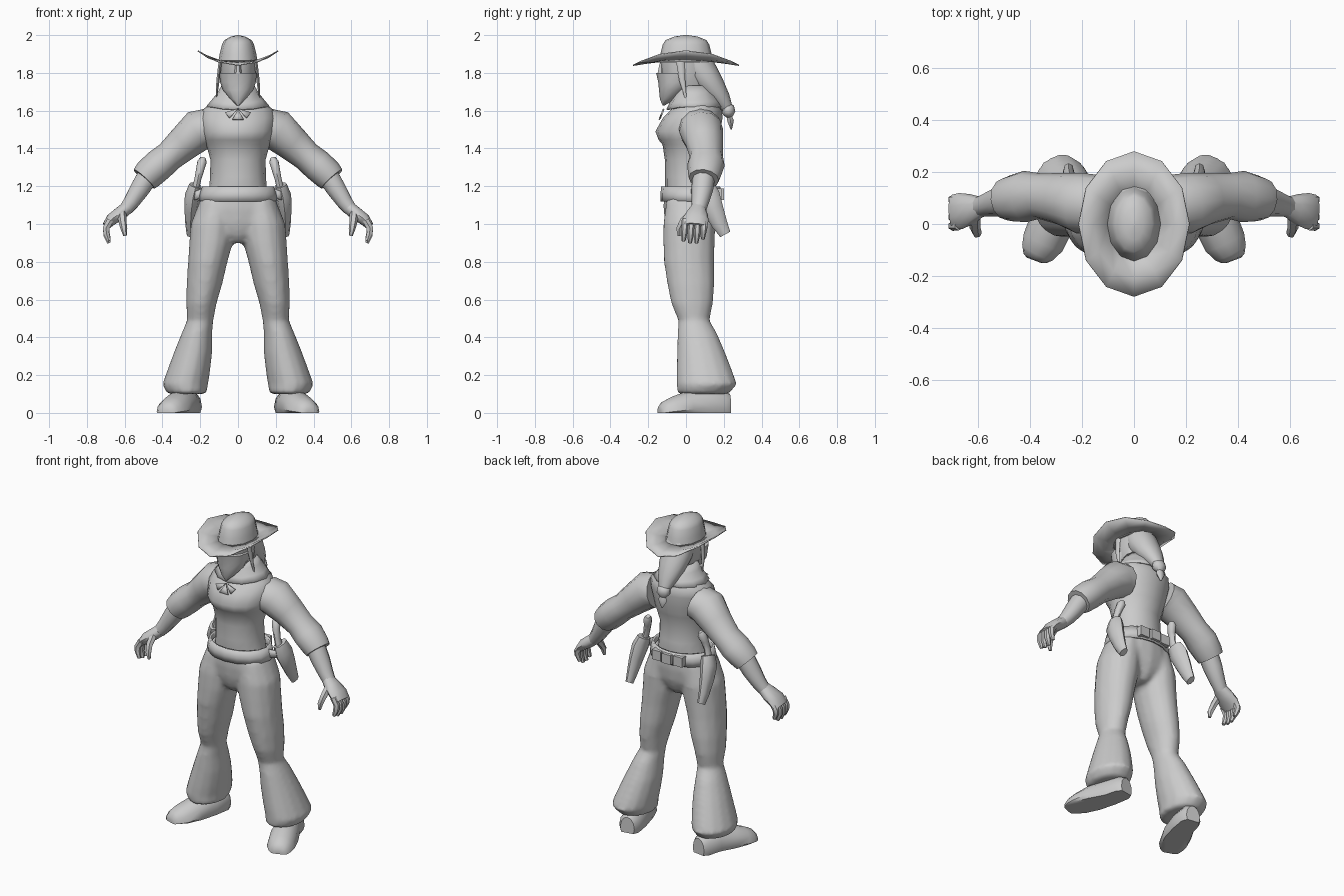
import bpy, bmesh, math
from mathutils import Vector

grey = bpy.data.materials.new("plain_grey")
grey.diffuse_color = (0.6, 0.6, 0.6, 1)


def finish(name, bm, mirror=False, thick=0, angle=50):
    bmesh.ops.recalc_face_normals(bm, faces=bm.faces)
    me = bpy.data.meshes.new(name)
    bm.to_mesh(me)
    bm.free()
    me.materials.append(grey)
    me.shade_smooth()
    me.set_sharp_from_angle(angle=math.radians(angle))
    ob = bpy.data.objects.new(name, me)
    bpy.context.collection.objects.link(ob)
    if thick:
        mod = ob.modifiers.new("thickness", 'SOLIDIFY')
        mod.thickness, mod.offset = thick, 0
    if mirror:
        ob.modifiers.new("mirror", 'MIRROR')
    return ob


def loft(name, rings, n=12, ref=None, mirror=False, caps=True, thick=0, floor=False):
    """Rings are (x, y, z, a, b). Without ref they lie flat with radii a, b in x, y.
    With ref they stand across the path, a along ref and b across it."""
    bm = bmesh.new()
    cs = [Vector(r[:3]) for r in rings]
    loops = []
    for i, r in enumerate(rings):
        u, v = Vector((1, 0, 0)), Vector((0, 1, 0))
        if ref:
            t = (cs[min(i + 1, len(cs) - 1)] - cs[max(i - 1, 0)]).normalized()
            u = Vector(ref)
            u = (u - t * u.dot(t)).normalized()
            v = t.cross(u)
        loop = []
        for k in range(n):
            w = 2 * math.pi * k / n
            p = cs[i] + u * r[3] * math.cos(w) + v * r[4] * math.sin(w)
            if floor:
                p.z = max(p.z, 0)
            loop.append(bm.verts.new(p))
        loops.append(loop)
    for A, B in zip(loops, loops[1:]):
        for k in range(n):
            bm.faces.new((A[k], A[(k + 1) % n], B[(k + 1) % n], B[k]))
    if caps:
        bm.faces.new(loops[0])
        bm.faces.new(loops[-1])
    return finish(name, bm, mirror, thick)


def plate(name, pts, mirror=False, thick=0.008):
    bm = bmesh.new()
    bm.faces.new([bm.verts.new(p) for p in pts])
    return finish(name, bm, mirror, thick)


X, Y, Z = (1, 0, 0), (0, 1, 0), (0, 0, 1)

# Hat: domed crown and a brim curled up at the sides
loft("hat_crown", [(0, 0, 1.855, .105, .145), (0, 0, 1.90, .097, .136), (0, 0, 1.95, .085, .123),
                   (0, 0, 1.974, .072, .108), (0, 0, 1.992, .038, .062), (0, 0, 2.0, .006, .01)])
bm = bmesh.new()
brim = []
for s in (0, .5, 1):
    ring = []
    for k in range(12):
        w = 2 * math.pi * k / 12
        x, y = (.1 + .113 * s) * math.cos(w), (.14 + .14 * s) * math.sin(w)
        z = 1.862 + s * (.055 * math.cos(w) ** 2 - .022 * math.sin(w) ** 2) - .04 * math.cos(w) ** 2 * s * (1 - s)
        ring.append(bm.verts.new((x, y, z)))
    brim.append(ring)
for A, B in zip(brim, brim[1:]):
    for k in range(12):
        bm.faces.new((A[k], A[(k + 1) % 12], B[(k + 1) % 12], B[k]))
finish("hat_brim", bm, thick=.006)

# Head, face mask and hair
loft("head", [(0, .04, 1.60, .07, .07), (0, .03, 1.68, .062, .075), (0, .0, 1.73, .082, .11),
              (0, -.005, 1.80, .092, .128), (0, 0, 1.88, .094, .138)])
loft("face_mask", [(0, -.118, 1.628, .006, .006), (0, -.098, 1.66, .04, .04), (0, -.068, 1.71, .082, .075),
                   (0, -.052, 1.75, .094, .095), (0, -.05, 1.80, .1, .108)])
loft("nose_bridge", [(0, -.13, 1.79, .02, .025), (0, -.128, 1.85, .014, .014)], n=6)
loft("ponytail", [(0, .04, 1.86, .085, .095), (0, .095, 1.79, .094, .08), (0, .145, 1.72, .08, .066),
                  (0, .19, 1.66, .057, .047), (0, .222, 1.605, .03, .028)], ref=X)
loft("hair_bead", [(0, .215, 1.635, .018, .015), (0, .22, 1.62, .04, .034), (0, .226, 1.59, .044, .036),
                   (0, .23, 1.565, .02, .016)], n=8, ref=X)
loft("hair_tip", [(0, .228, 1.58, .016, .014), (0, .236, 1.545, .03, .02), (0, .24, 1.50, .005, .004)], n=6, ref=X)
loft("side_lock", [(.094, -.03, 1.86, .022, .01), (.106, -.02, 1.76, .016, .01), (.115, .0, 1.66, .004, .003)],
     n=6, ref=Y, mirror=True)

# Neck scarf: wide on the shoulders, dipping to a small knot at the front
scarf = loft("neck_scarf", [(0, .045, 1.62, .165, .145), (0, .045, 1.65, .14, .13), (0, .045, 1.69, .108, .105),
                            (0, .04, 1.73, .084, .085)], caps=False, thick=.008)
for v in scarf.data.vertices:
    if v.co.y < .0 and v.co.z < 1.7:
        v.co.z += .2 * v.co.y + .005
plate("scarf_end", [(0, -.118, 1.61), (.068, -.125, 1.59), (.045, -.137, 1.56)], mirror=True)
plate("scarf_tail", [(0, -.12, 1.605), (.03, -.142, 1.552), (-.03, -.142, 1.552)])

# Torso
loft("torso", [(0, .025, 1.14, .165, .125), (0, .025, 1.19, .152, .135), (0, .022, 1.25, .148, .132),
               (0, .018, 1.34, .146, .13), (0, .022, 1.42, .168, .146), (0, .015, 1.445, .178, .16),
               (0, .01, 1.49, .19, .172), (0, .035, 1.56, .2, .158), (0, .055, 1.605, .186, .135),
               (0, .055, 1.64, .145, .112), (0, .05, 1.675, .1, .09)], n=16)

# Sleeves, forearms and hands
loft("sleeve", [(.15, .075, 1.51, .115, .103), (.208, .08, 1.497, .117, .11), (.283, .097, 1.43, .1, .094),
                (.362, .107, 1.36, .088, .08), (.42, .106, 1.312, .099, .085), (.475, .098, 1.262, .088, .082),
                (.497, .094, 1.238, .08, .075)], ref=Y, mirror=True)
loft("forearm", [(.47, .096, 1.265, .06, .06), (.52, .086, 1.185, .058, .054), (.565, .075, 1.115, .046, .044),
                 (.597, .066, 1.075, .04, .037)], n=10, ref=Y, mirror=True)
loft("palm", [(.588, .066, 1.085, .04, .037), (.625, .058, 1.055, .058, .037), (.668, .05, 1.025, .07, .033),
              (.698, .046, .99, .067, .022)], n=10, ref=Y, mirror=True)
for i in range(4):
    y, drop = .095 - .034 * i, (.02, .0, .0, .01)[i]
    loft("finger_%d" % (i + 1), [(.675, y, 1.02, .018, .02), (.698, y, .98, .018, .02),
                                 (.697, y - .003, .94 + drop, .017, .018), (.683, y - .006, .90 + drop, .01, .011)],
         n=6, ref=Y, mirror=True)
loft("thumb", [(.615, .025, 1.055, .024, .024), (.612, -.015, 1.015, .021, .021), (.604, -.036, .975, .018, .018),
               (.598, -.036, .937, .009, .009)], n=6, ref=X, mirror=True)

# Hips and flared trousers, blended into one garment
hips = loft("hips", [(0, .02, .90, .04, .08), (0, .02, .94, .1, .11), (0, .022, 1.0, .19, .132),
                     (0, .022, 1.08, .21, .142), (0, .022, 1.17, .184, .14)], n=16)
legs = loft("trousers", [(.11, .02, 1.13, .09, .125), (.133, .018, 1.0, .118, .14), (.143, .016, .90, .116, .138),
                         (.16, .016, .80, .105, .135), (.178, .026, .68, .095, .126), (.194, .032, .58, .081, .112),
                         (.2, .042, .49, .07, .084), (.218, .06, .42, .082, .106), (.238, .08, .32, .102, .129),
                         (.262, .098, .22, .115, .15), (.28, .11, .15, .122, .162), (.27, .09, .10, .104, .136)],
            n=14, mirror=True)
bpy.ops.object.select_all(action='DESELECT')
hips.select_set(True)
legs.select_set(True)
bpy.context.view_layer.objects.active = legs
bpy.ops.object.join()
blend = legs.modifiers.new("blend", 'REMESH')
blend.mode, blend.voxel_size, blend.use_smooth_shade = 'VOXEL', .014, True
soft = legs.modifiers.new("soften", 'SMOOTH')
soft.factor, soft.iterations = .5, 6

# Boots, flat underneath
loft("boot", [(.25, .232, .03, .07, .045), (.255, .2, .03, .09, .066), (.275, .11, .03, .1, .072),
              (.315, .01, .02, .094, .086), (.35, -.07, .01, .075, .082), (.372, -.11, .005, .058, .066),
              (.382, -.132, 0, .038, .048), (.385, -.14, 0, .012, .03)], ref=Z, mirror=True, floor=True)

# Belt with back pouches
loft("belt", [(0, .025, 1.12, .203, .154), (0, .025, 1.155, .197, .155), (0, .025, 1.198, .183, .15)],
     n=16, caps=False, thick=.012)
for x in (-.075, 0, .075):
    bm = bmesh.new()
    bmesh.ops.create_cube(bm, size=1)
    for v in bm.verts:
        v.co = (x + v.co.x * .062, .18 - 1.6 * x * x + v.co.y * .04, 1.158 + v.co.z * .06)
    finish("belt_pouch", bm, angle=30)

# Holsters and pistol grips
loft("holster", [(.225, .1, 1.205, .034, .05), (.24, .115, 1.15, .042, .064), (.248, .143, 1.08, .036, .055),
                 (.252, .178, 1.0, .027, .042), (.252, .208, .945, .02, .03)], n=8, ref=X, mirror=True)
loft("pistol_grip", [(.226, .095, 1.18, .019, .028), (.212, .09, 1.24, .018, .022), (.2, .098, 1.29, .022, .024),
                     (.19, .112, 1.33, .025, .028), (.184, .118, 1.35, .014, .015)], n=8, ref=X, mirror=True)
plate("holster_strap", [(.195, .03, 1.185), (.255, .09, 1.16), (.265, .1, 1.12), (.2, .03, 1.135)], mirror=True)
